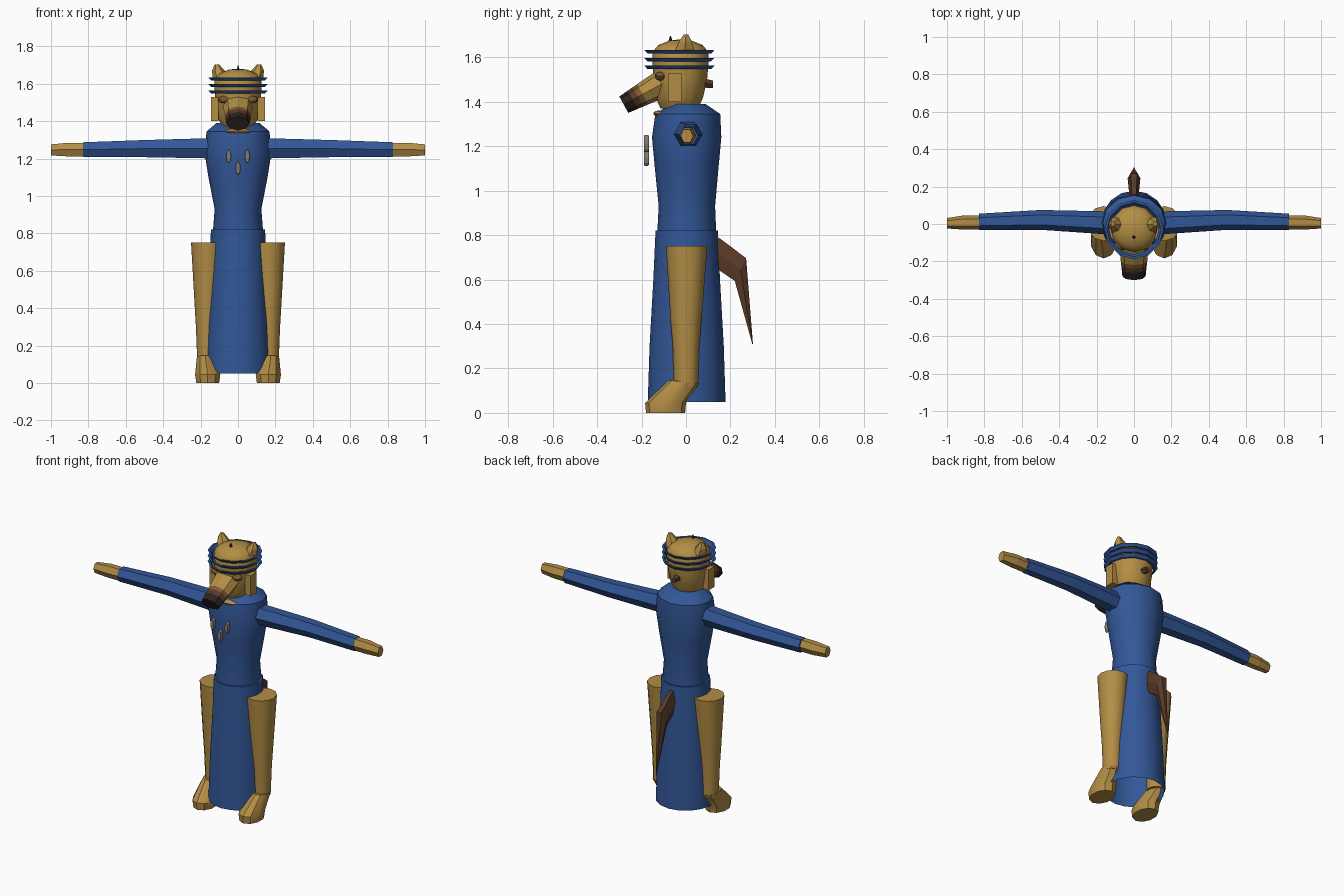
import bpy, bmesh, math
from mathutils import Vector, Matrix

cube = bpy.data.objects.get("Cube")
if cube:
    bpy.data.objects.remove(cube, do_unlink=True)


def material(name, r, g, b):
    m = bpy.data.materials.new(name)
    m.use_nodes = True
    m.diffuse_color = (r, g, b, 1)
    m.node_tree.nodes["Principled BSDF"].inputs["Base Color"].default_value = (r, g, b, 1)
    return m


BLUE = material("robe blue", .032, .095, .31)
TAN = material("tan fur", .45, .27, .06)
MID = material("mid brown", .19, .10, .035)
BROWN = material("dark brown", .10, .042, .02)
BLACK = material("nose black", .022, .015, .012)
GREY = material("charm grey", .23, .2, .17)


def finish(name, bm, mats, smooth=40):
    bmesh.ops.recalc_face_normals(bm, faces=bm.faces)
    me = bpy.data.meshes.new(name)
    bm.to_mesh(me)
    bm.free()
    for m in mats:
        me.materials.append(m)
    ob = bpy.data.objects.new(name, me)
    bpy.context.collection.objects.link(ob)
    if smooth:
        bpy.ops.object.select_all(action='DESELECT')
        ob.select_set(True)
        bpy.context.view_layer.objects.active = ob
        bpy.ops.object.shade_smooth_by_angle(angle=math.radians(smooth))
    return ob


def loft(name, rings, u, v, mats, n=12, caps=(True, True), bands=None, smooth=40):
    """Skin rings of (centre, radius along u, radius along v)."""
    bm = bmesh.new()
    u, v = Vector(u).normalized(), Vector(v).normalized()
    loops = []
    for c, a, b in rings:
        loops.append([bm.verts.new(Vector(c) + u * a * math.cos(t) + v * b * math.sin(t))
                      for t in (2 * math.pi * i / n for i in range(n))])
    for k, (lo, hi) in enumerate(zip(loops, loops[1:])):
        for i in range(n):
            j = (i + 1) % n
            f = bm.faces.new((lo[i], lo[j], hi[j], hi[i]))
            f.material_index = bands[k] if bands else 0
    if caps[0]:
        bm.faces.new(loops[0])
    if caps[1]:
        bm.faces.new(loops[-1]).material_index = bands[-1] if bands else 0
    return finish(name, bm, mats, smooth)


def upright(name, rows, mat, **kw):
    """Loft of horizontal rings given as (x, y, z, rx, ry)."""
    return loft(name, [((x, y, z), a, b) for x, y, z, a, b in rows],
                (1, 0, 0), (0, 1, 0), [mat], **kw)


def ellipsoid(name, centre, size, mat, seg=10):
    bm = bmesh.new()
    bmesh.ops.create_uvsphere(bm, u_segments=seg, v_segments=6, radius=1,
                              matrix=Matrix.Translation(centre) @ Matrix.Diagonal((*size, 1)))
    return finish(name, bm, [mat])


# Robe: open skirt and fitted torso
upright("skirt", [(0, .003, .05, .175, .175), (0, .003, .3, .167, .167),
                  (0, .003, .6, .152, .15), (0, .003, .82, .145, .14)],
        BLUE, n=16, caps=(False, True))
upright("torso", [(0, .003, .76, .138, .135), (0, .004, .93, .125, .127),
                  (0, .003, 1.1, .158, .143), (0, .003, 1.24, .18, .156),
                  (0, .008, 1.345, .168, .146), (0, .008, 1.39, .115, .08)], BLUE)

# Head, muzzle and face
upright("head", [(0, -.03, 1.37, .08, .085), (0, -.03, 1.42, .112, .107),
                 (0, -.025, 1.5, .12, .12), (0, -.025, 1.57, .126, .126),
                 (0, -.025, 1.625, .125, .125), (0, -.025, 1.655, .1, .1),
                 (0, -.025, 1.675, .05, .05), (0, -.025, 1.68, .01, .01)], TAN)
base, tip = Vector((0, -.11, 1.48)), Vector((0, -.28, 1.387))
axis = (tip - base).normalized()
muzzle = [(base.lerp(tip, t), .08 - .018 * t, .062 - .02 * t) for t in (0, .5, .62, .76, 1)]
loft("muzzle", muzzle, (1, 0, 0), axis.cross(Vector((1, 0, 0))),
     [TAN, MID, BROWN, BLACK], n=8, bands=[0, 1, 2, 3], smooth=30)
ellipsoid("throat_tuft", (0, -.122, 1.347), (.075, .025, .014), TAN)

# Wrapped headband
for i, z in enumerate((1.555, 1.59, 1.625)):
    loft(f"headband_{i + 1}",
         [((0, -.03, z - .008), .132, .132), ((0, -.03, z - .008), .143, .143),
          ((0, -.03, z + .008), .158, .158), ((0, -.03, z + .008), .145, .145),
          ((0, -.03, z - .008), .132, .132)],
         (1, 0, 0), (0, 1, 0), [BLUE], n=12, caps=(False, False), smooth=0)

# Small dark tufts on the crown and the back of the head
upright("crown_tuft", [(0, -.07, 1.66, .014, .014), (0, -.07, 1.697, .002, .002)],
        BLACK, n=5, smooth=0)
loft("nape_tuft", [((0, .08, 1.485), .024, .022), ((0, .122, 1.478), .014, .018)],
     (1, 0, 0), (0, 0, 1), [BROWN], n=5, smooth=0)

# Tail: bent and pointed
tail = [((0, .12, .735), .022, .07), ((0, .245, .645), .034, .066), ((0, .3, .31), .002, .003)]
loft("tail", tail, (1, 0, 0), (0, .45, .9), [BROWN], n=6, smooth=0)

# Hanging chest charms
for i, (x, z) in enumerate(((-.05, 1.212), (0, 1.15), (.05, 1.212))):
    loft(f"charm_{i + 1}", [((x, -.19, z), .012, .034), ((x, -.184, z), .015, .039),
                            ((x, -.172, z), .015, .039), ((x, -.166, z), .012, .034)],
         (1, 0, 0), (0, 0, 1), [GREY], n=8, smooth=0)

# Paired parts
for side, s in (("left", 1), ("right", -1)):
    # Sleeve and hand, six-sided
    sleeve = [((s * .12, .005, 1.255), .062, .063), ((s * .5, .022, 1.253), .053, .053),
              ((s * .83, .012, 1.247), .043, .046)]
    loft(f"{side}_sleeve", sleeve, (0, 1, 0), (0, 0, 1), [BLUE], n=6, smooth=0)
    hand = [((s * .82, .008, 1.248), .036, .042), ((s * .91, .008, 1.248), .038, .042),
            ((s * 1.0, .004, 1.246), .028, .034)]
    loft(f"{side}_hand", hand, (0, 1, 0), (0, 0, 1), [TAN], n=6, smooth=0)

    # Leg and foot
    upright(f"{side}_leg", [(s * .165, 0, .12, .053, .054), (s * .165, 0, .3, .06, .06),
                            (s * .164, 0, .42, .068, .07), (s * .163, .003, .75, .088, .093)], TAN)
    bm = bmesh.new()
    bmesh.ops.create_cone(bm, cap_ends=True, segments=10, radius1=1, radius2=1, depth=1)
    top = [v for v in bm.verts if v.co.z > 0]
    bottom = [v for v in bm.verts if v.co.z < 0]
    ext = bmesh.ops.extrude_face_region(
        bm, geom=[f for f in bm.faces if all(v in bottom for v in f.verts)])
    sole = [g for g in ext["geom"] if isinstance(g, bmesh.types.BMVert)]
    for ring, (cx, cy, cz, rx, ry, tilt) in (
            (top, (.176, -.01, .14, .046, .068, -.1)),
            (bottom, (.162, -.092, .045, .071, .092, 0)),
            (sole, (.162, -.092, 0, .064, .088, 0))):
        for v in ring:
            dy = v.co.y * ry
            v.co = (s * (cx + v.co.x * rx), cy + dy, cz + dy * tilt)
    bmesh.ops.delete(bm, geom=[f for f in bm.faces if all(v in bottom for v in f.verts)],
                     context='FACES_ONLY')
    finish(f"{side}_foot", bm, [TAN], 35)

    # Ear, cheek lock and eye
    upright(f"{side}_ear", [(s * .09, -.005, 1.63, .045, .05), (s * .105, -.003, 1.67, .034, .033),
                            (s * .113, 0, 1.703, .012, .012)], TAN, n=6, smooth=0)
    bm = bmesh.new()
    bmesh.ops.create_cube(bm, size=1, matrix=Matrix.Translation((s * .125, -.05, 1.465))
                          @ Matrix.Diagonal((.04, .06, .13, 1)))
    finish(f"{side}_cheek_lock", bm, [TAN], 0)
    ellipsoid(f"{side}_eye", (s * .072, -.115, 1.515), (.035, .025, .02), MID, 8)
